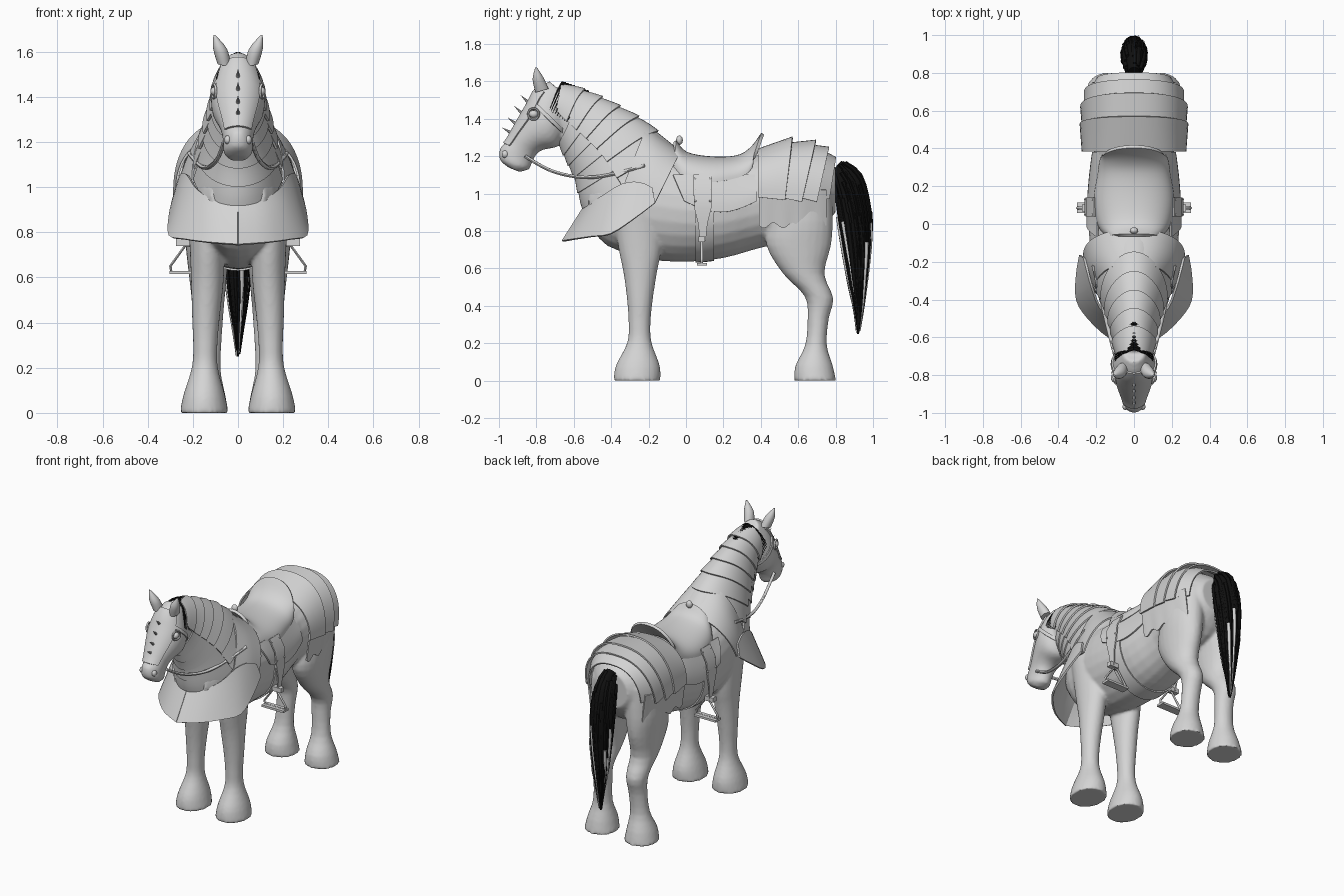
import bpy, bmesh, random
from math import sin, cos, pi, copysign, radians
from mathutils import Vector

random.seed(4)
if "Cube" in bpy.data.objects:
    bpy.data.objects.remove(bpy.data.objects["Cube"])


def material(name, value):
    m = bpy.data.materials.new(name)
    m.use_nodes = True
    m.diffuse_color = (value, value, value, 1)
    m.node_tree.nodes["Principled BSDF"].inputs["Base Color"].default_value = (value, value, value, 1)
    return m


GREY = material("light grey", 0.66)
BLACK = material("black hair", 0.005)


def finish(ob, mat, angle=35):
    """Apply modifiers, colour and shade one part."""
    bpy.ops.object.select_all(action='DESELECT')
    ob.select_set(True)
    bpy.context.view_layer.objects.active = ob
    bpy.ops.object.convert(target='MESH')
    ob = bpy.context.object
    ob.data.materials.clear()
    ob.data.materials.append(mat)
    bpy.ops.object.shade_smooth_by_angle(angle=radians(angle))
    return ob


def section(S, u):
    """Smooth interpolation between cross-sections."""
    k = u * (len(S) - 1)
    i = min(int(k), len(S) - 2)
    f = k - i
    quad = S[max(i - 1, 0)], S[i], S[i + 1], S[min(i + 2, len(S) - 1)]
    return [q + f / 2 * (r - p + f * (2 * p - 5 * q + 4 * r - s + f * (3 * (q - r) + s - p)))
            for p, q, r, s in zip(*quad)]


def ring_point(S, u, t, grow=0, e=1):
    """Section = y, z of one edge; y, z of the other; half width; x offset."""
    y1, z1, y2, z2, w, x = (section(S, u) + [0])[:6]
    v = Vector((0, y2 - y1, z2 - z1)) / 2
    c, s = (copysign(abs(f) ** e, f) for f in (cos(t), sin(t)))
    mid = Vector((x, (y1 + y2) / 2, (z1 + z2) / 2))
    return mid + Vector(((w + grow) * c, 0, 0)) + v.normalized() * (v.length + grow) * s


def grid(name, rows, mat=GREY, loop=False, thick=0, mirror=False):
    bm = bmesh.new()
    vs = [[bm.verts.new(p) for p in row] for row in rows]
    n = len(vs[0])
    for a, b in zip(vs, vs[1:]):
        for j in range(n if loop else n - 1):
            k = (j + 1) % n
            bm.faces.new((a[j], a[k], b[k], b[j]))
    if loop:
        bm.faces.new(vs[0])
        bm.faces.new(vs[-1])
    bmesh.ops.recalc_face_normals(bm, faces=bm.faces)
    me = bpy.data.meshes.new(name)
    bm.to_mesh(me)
    bm.free()
    ob = bpy.data.objects.new(name, me)
    bpy.context.collection.objects.link(ob)
    if thick:
        mod = ob.modifiers.new("thickness", 'SOLIDIFY')
        mod.thickness, mod.offset = thick, 0
    if mirror:
        ob.modifiers.new("mirror", 'MIRROR')
    return finish(ob, mat)


def loft(name, S, rows=24, mat=GREY, mirror=False):
    pts = [[ring_point(S, i / rows, 2 * pi * j / 24) for j in range(24)] for i in range(rows + 1)]
    return grid(name, pts, mat, True, 0, mirror)


def shell(name, S, u0, u1, t0, t1, g0, g1, e=1, rows=4, thick=.01, peak=0):
    """Armour band over part of a loft; angles in half turns, peak points the first edge."""
    pts = []
    for i in range(rows + 1):
        f = i / rows
        row = []
        for j in range(29):
            t = t0 + (t1 - t0) * j / 28
            u = u0 - peak * max(0, sin(pi * t)) ** 4 * (1 - f) + (u1 - u0) * f
            row.append(ring_point(S, u, pi * t, g0 + (g1 - g0) * f, e))
        pts.append(row)
    return grid(name, pts, thick=thick)


def arch(yb, zb, yt, zt, w):
    return (2 * yb - yt, 2 * zb - zt, yt, zt, w)


def tube(name, paths, radius, mat=GREY, cyclic=False, mirror=False, taper=False, kind='POLY'):
    cu = bpy.data.curves.new(name, 'CURVE')
    cu.dimensions, cu.bevel_depth, cu.bevel_resolution = '3D', radius, 1
    cu.use_fill_caps = True
    for path in paths:
        sp = cu.splines.new(kind)
        sp.points.add(len(path) - 1)
        for i, p in enumerate(path):
            sp.points[i].co = (*p, 1)
            sp.points[i].radius = 1 - .85 * i / (len(path) - 1) if taper else 1
        sp.use_cyclic_u = cyclic
        if kind == 'NURBS':
            sp.use_endpoint_u, sp.order_u = True, 3
    ob = bpy.data.objects.new(name, cu)
    bpy.context.collection.objects.link(ob)
    ob = finish(ob, mat, 60)
    if mirror:
        ob.modifiers.new("mirror", 'MIRROR')
        finish(ob, mat, 60)


def ball(name, loc, scale):
    bpy.ops.mesh.primitive_uv_sphere_add(segments=16, ring_count=10, radius=1, location=loc)
    ob = bpy.context.object
    ob.name, ob.scale = name, scale
    finish(ob, GREY, 60)


# Horse: body, neck, head and legs fused into one skin
BODY = [(-.52, .84, -.52, 1.08, .12), (-.42, .72, -.42, 1.18, .18), (-.2, .65, -.2, 1.23, .225),
        (0, .635, 0, 1.19, .24), (.2, .655, .2, 1.17, .235), (.4, .71, .4, 1.21, .21),
        (.55, .74, .55, 1.26, .235), (.7, .79, .7, 1.22, .22), (.8, .9, .8, 1.14, .12)]
NECK = [(-.5, .84, .02, 1.15, .2), (-.55, .95, -.06, 1.22, .18), (-.585, 1.08, -.22, 1.365, .145),
        (-.63, 1.18, -.38, 1.46, .115), (-.67, 1.26, -.53, 1.53, .095), (-.71, 1.35, -.67, 1.58, .088)]
HEAD = [(-.62, 1.5, -.73, 1.6, .06), (-.62, 1.38, -.8, 1.56, .095), (-.655, 1.3, -.845, 1.48, .118),
        (-.69, 1.25, -.88, 1.42, .113), (-.76, 1.235, -.925, 1.34, .09), (-.8, 1.21, -.96, 1.28, .073),
        (-.825, 1.16, -.995, 1.24, .066), (-.84, 1.13, -.995, 1.18, .064), (-.89, 1.115, -.95, 1.14, .04)]
FORELEG = [(-.4, 1, -.14, 1, .09, .14), (-.365, .73, -.13, .73, .078, .136), (-.335, .58, -.155, .58, .072, .136),
           (-.315, .43, -.178, .43, .062, .142), (-.307, .3, -.19, .3, .054, .145),
           (-.315, .2, -.183, .2, .058, .147), (-.375, .08, -.14, .08, .092, .15), (-.387, 0, -.137, 0, .108, .15)]
HINDLEG = [(.45, 1.05, .78, 1.05, .11, .12), (.44, .85, .785, .85, .108, .132), (.43, .72, .775, .72, .095, .135),
           (.52, .57, .74, .57, .08, .133), (.635, .45, .788, .44, .068, .132), (.65, .33, .763, .33, .06, .132),
           (.637, .19, .753, .19, .063, .14), (.585, .08, .785, .08, .092, .148), (.578, 0, .802, 0, .108, .15)]
parts = [loft("horse", BODY), loft("neck", NECK), loft("head", HEAD),
         loft("forelegs", FORELEG, mirror=True), loft("hind_legs", HINDLEG, mirror=True)]
for p in parts:
    p.select_set(True)
bpy.context.view_layer.objects.active = parts[0]
bpy.ops.object.join()
horse = bpy.context.object
skin = horse.modifiers.new("skin", 'REMESH')
skin.mode, skin.voxel_size = 'VOXEL', .01
relax = horse.modifiers.new("relax", 'SMOOTH')
relax.factor, relax.iterations = .5, 4
finish(horse, GREY, 60)

# Ears, eyes and nostrils
loft("ears", [(-.805, 1.54, -.735, 1.56, .03, .062), (-.82, 1.61, -.762, 1.62, .03, .08),
              (-.806, 1.675, -.798, 1.675, .004, .105)], 8, mirror=True)
for side in (-1, 1):
    ball("eye", (side * .104, -.815, 1.425), (.018, .024, .02))
    ball("nostril", (side * .045, -.967, 1.21), (.016, .018, .02))
    bpy.ops.mesh.primitive_torus_add(location=(side * .107, -.815, 1.425), rotation=(0, pi / 2, -side * .3),
                                     major_radius=.03, minor_radius=.006, major_segments=20, minor_segments=6)
    bpy.context.object.name = "eye_guard"
    finish(bpy.context.object, GREY, 60)

# Face plate, bridle and spikes
shell("face_plate", HEAD, .1, .66, .22, .78, .004, .004, rows=10)
shell("cheek_strap", HEAD, .2, .23, -.4, 1.4, .003, .003)
for u in (.24, .36, .45, .53):
    base, inner = ring_point(HEAD, u, pi / 2), ring_point(HEAD, u, -pi / 2)
    out = (base - inner).normalized()
    bpy.ops.mesh.primitive_cone_add(vertices=8, radius1=.01, radius2=0, depth=.06, location=base + out * .03,
                                    rotation=out.to_track_quat('Z', 'Y').to_euler())
    bpy.context.object.name = "face_spike"
    finish(bpy.context.object, GREY)
tube("reins", [[(.062, -.86, 1.2), (.08, -.77, 1.14), (.11, -.66, 1.1), (.145, -.52, 1.08),
                (.185, -.35, 1.11), (.215, -.22, 1.15)]], .01, mirror=True, kind='NURBS')

# Overlapping neck bands, crest above and throat below
for i in range(6):
    u = .24 + i * .122
    shell("crest_band", NECK, u, u + .145, -.06, 1.06, .022, .004, peak=.025)
for i in range(5):
    u = .16 + i * .13
    shell("throat_band", NECK, u, u + .145, 1.06, 1.94, .012, .004)

# Shoulder collar and flared chest apron
COLLAR = [arch(-.34, 1.02, -.21, 1.365, .2), arch(-.26, .97, -.13, 1.295, .245), arch(-.165, .95, -.03, 1.225, .265)]
shell("shoulder_collar", COLLAR, 0, 1, 0, 1, 0, 0, .9, 8)
upper = [(0, -.545, .925), (.1, -.515, .94), (.18, -.44, .99), (.22, -.34, 1.05), (.245, -.25, 1.06), (.262, -.18, 1.03)]
lower = [(0, -.66, .745), (.13, -.6, .755), (.24, -.5, .77), (.302, -.4, .785), (.302, -.27, .87), (.285, -.165, .95)]
rows = []
for i in range(6):
    f = i / 5
    rows.append([[a + (b - a) * f for a, b in zip(section(upper, j / 15), section(lower, j / 15))]
                 for j in range(16)])
grid("chest_apron", rows, thick=.012, mirror=True)

# Rump bands with a wavy cloth hem
RUMP = [(arch(.385, .98, .385, 1.235, .272), arch(.53, .965, .57, 1.3, .283)),
        (arch(.5, .98, .53, 1.265, .27), arch(.62, .955, .695, 1.283, .28)),
        (arch(.6, .98, .65, 1.26, .262), arch(.7, .955, .765, 1.245, .26)),
        (arch(.67, .98, .72, 1.235, .245), arch(.765, .97, .8, 1.19, .195))]
for pair in RUMP:
    shell("rump_band", pair, 0, 1, 0, 1, 0, 0, .85)
rows = []
for i in range(5):
    f = i / 4
    rows.append([(.266 - .025 * f - .05 * (j / 20) ** 3, .39 + .36 * j / 20,
                  1.02 - f * (.19 + .015 * sin(j * 1.1))) for j in range(21)])
grid("rump_cloth", rows, thick=.01, mirror=True)

# Saddle with raised ends, flaps and girth
SADDLE = [arch(-.06, 1.12, -.06, 1.28, .14), arch(0, 1.08, 0, 1.215, .185), arch(.13, 1.06, .13, 1.19, .205),
          arch(.26, 1.08, .27, 1.195, .185), arch(.33, 1.11, .35, 1.24, .175), arch(.35, 1.15, .41, 1.32, .165)]
shell("saddle_seat", SADDLE, 0, 1, 0, 1, 0, 0, .95, 20, thick=.018)
ball("saddle_knob", (0, -.035, 1.285), (.022, .018, .025))
rows = []
for i in range(7):
    f = i / 6
    rows.append([(.192 + .055 * sin(f * pi / 2) - .03 * (j / 16) ** 2, -.07 + .45 * j / 16 + .06 * f * (1 - j / 16),
                  1.1 - f * (.14 + .06 * sin(pi * j / 16))) for j in range(17)])
grid("saddle_flap", rows, thick=.01, mirror=True)
shell("girth", BODY, 3.25 / 8, 3.75 / 8, .9, 2.1, .002, .002)

# Stirrup leathers, studs and stirrups
rows = [[(x, .09 - w, z), (x, .09 + w, z)] for x, z, w in
        ((.207, 1.1, .05), (.25, 1.02, .05), (.257, .92, .045), (.255, .84, .025), (.245, .75, .016))]
grid("stirrup_leather", rows, thick=.009, mirror=True)
for side in (-1, 1):
    for y in (.05, .13):
        for z in (.96, 1.02, 1.08):
            ball("stud", (side * (.259 - max(0, z - 1) * .5), y, z), (.006, .006, .006))
    for name, z, size in (("stirrup_hanger", .755, (.065, .035, .03)), ("stirrup_tread", .622, (.165, .055, .014))):
        bpy.ops.mesh.primitive_cube_add(size=1, location=(side * (.243 if z > .7 else .22), .085, z))
        bpy.context.object.name, bpy.context.object.scale = name, size
        finish(bpy.context.object, GREY)
tube("stirrup_loop", [[(.205, .085, .74), (.235, .085, .74), (.3, .085, .65), (.295, .085, .625),
                       (.145, .085, .625), (.14, .085, .65)]], .007, cyclic=True, mirror=True)

# Tail core with loose strands, and small mane tufts
TAIL = [(.78, 1.12, .83, 1.175, .03), (.8, 1, .93, 1.1, .055), (.815, .88, .98, .92, .06),
        (.84, .7, .985, .74, .055), (.87, .52, .965, .54, .042), (.9, .38, .945, .38, .022), (.915, .25, .925, .25, .004)]
loft("tail", TAIL, 28, BLACK)


def strands(count, low, high):
    out = []
    for _ in range(count):
        a, start, end = random.uniform(0, 2 * pi), random.uniform(low, high), random.uniform(.75, 1)
        out.append([ring_point(TAIL, start + (end - start) * k / 10, a + .03 * k, .004) for k in range(11)])
    return out


tube("tail_strands", strands(70, 0, .4), .01, BLACK, taper=True)
tube("pale_strands", strands(9, .32, .6), .012, GREY, taper=True)
tufts = []
for i in range(9):
    u = .98 - i * .022
    tufts.append([ring_point(NECK, u, pi / 2 - k * .28, .016) + Vector((0, -.01 * k, -.008 * k)) for k in range(6)])
tube("mane_tufts", tufts, .009, BLACK, mirror=True, taper=True)
